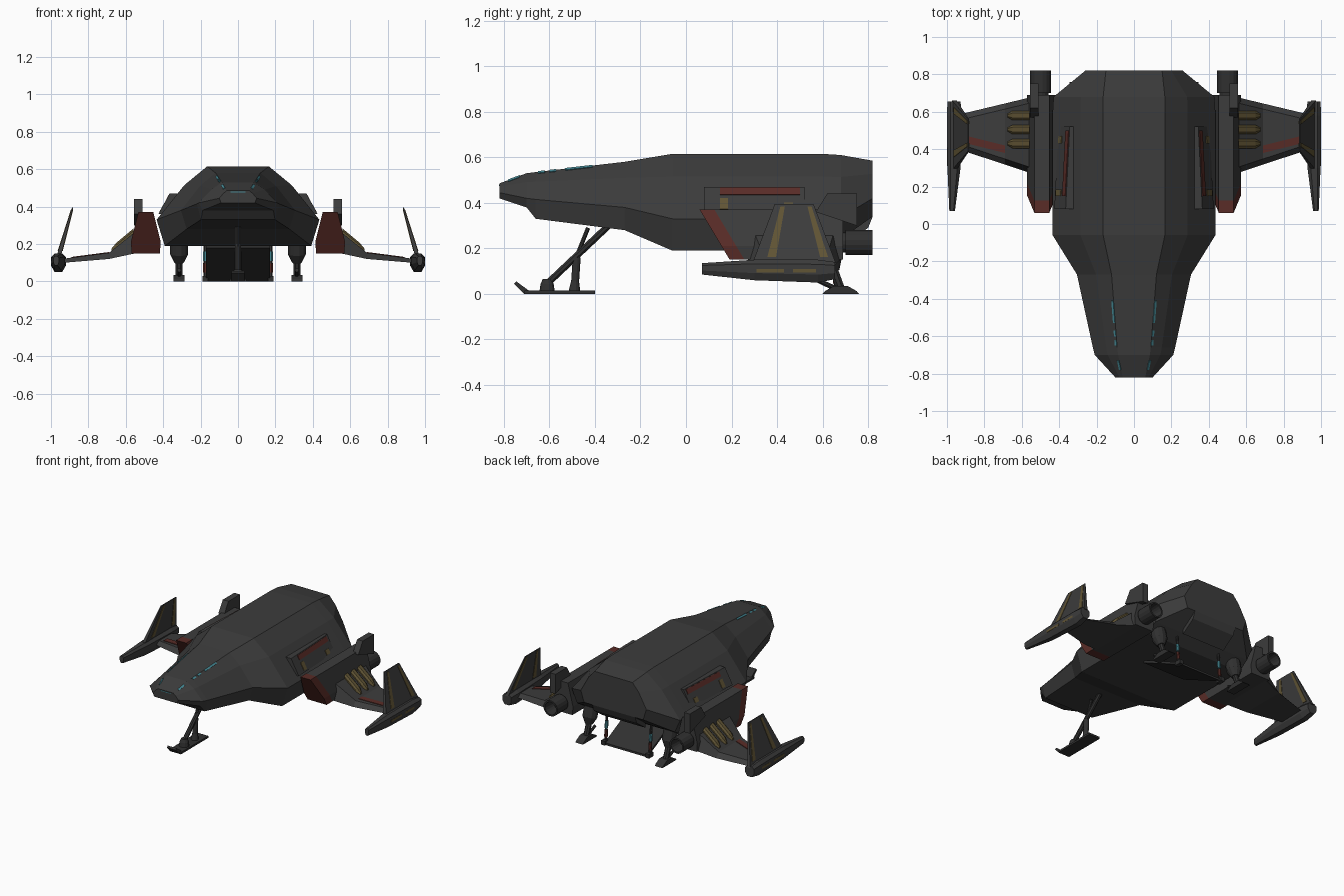
import bpy, bmesh, math
from mathutils import Vector

if "Cube" in bpy.data.objects:
    bpy.data.objects.remove(bpy.data.objects["Cube"])


def material(name, red, green, blue):
    mat = bpy.data.materials.new(name)
    mat.use_nodes = True
    mat.diffuse_color = (red, green, blue, 1)
    shader = mat.node_tree.nodes["Principled BSDF"]
    shader.inputs["Base Color"].default_value = (red, green, blue, 1)
    return mat


HULL = material("charcoal hull", .045, .045, .045)
DARK = material("dark metal", .03, .03, .03)
RED = material("dull red", .1, .025, .02)
GOLD = material("dull gold", .12, .09, .035)
TEAL = material("teal light", .06, .25, .3)


def mix(start, end, amount):
    return start + (end - start) * amount


def loft(name, mat, rings, mirror=True):
    """Skin a list of equal-length point rings and cap both ends."""
    bm = bmesh.new()
    loops = [[bm.verts.new(point) for point in ring] for ring in rings]
    for near, far in zip(loops, loops[1:]):
        for i in range(len(near)):
            bm.faces.new((near[i - 1], near[i], far[i], far[i - 1]))
    bm.faces.new(loops[0])
    bm.faces.new(loops[-1])
    bmesh.ops.recalc_face_normals(bm, faces=bm.faces)
    mesh = bpy.data.meshes.new(name)
    bm.to_mesh(mesh)
    bm.free()
    mesh.materials.append(mat)
    part = bpy.data.objects.new(name, mesh)
    bpy.context.collection.objects.link(part)
    if mirror:
        part.modifiers.new("Mirror", "MIRROR")


def rectangle(x, y, z):
    """Level ring over an x range and a y range at height z."""
    return [(x[0], y[0], z), (x[1], y[0], z), (x[1], y[1], z), (x[0], y[1], z)]


def box(name, mat, x, y, z, mirror=True):
    loft(name, mat, [rectangle(x, y, height) for height in z], mirror)


def section(y, levels, centre=0, lean=0):
    """Upright symmetric ring from (half-width, height) levels; lean pushes low points back."""
    side = [(width, y + lean * (levels[0][1] - z), z) for width, z in levels]
    return ([(centre + w, depth, z) for w, depth, z in side]
            + [(centre - w, depth, z) for w, depth, z in reversed(side)])


def lathe(name, mat, start, end, steps, mirror=True, sides=12):
    """Turned part: steps give (fraction along the axis, radius)."""
    start, end = Vector(start), Vector(end)
    spin = (end - start).to_track_quat("Z", "Y")
    angles = [math.tau * (i + .5) / sides for i in range(sides)]
    loft(name, mat, [[start.lerp(end, along) + spin @ Vector((radius * math.cos(a), radius * math.sin(a), 0))
                      for a in angles] for along, radius in steps], mirror)


def rod(name, mat, start, end, radius, mirror=True):
    lathe(name, mat, start, end, [(0, radius), (1, radius)], mirror, sides=8)


def plate(name, mat, corners):
    """Thin painted panel straddling a surface."""
    points = [Vector(corner) for corner in corners]
    offset = (points[1] - points[0]).cross(points[3] - points[0]).normalized() * .004
    loft(name, mat, [[p - offset for p in points], [p + offset for p in points]])


# Main hull: y, roof half-width and height, widest half-width and height, belly height
stations = [
    (-.82, .06, .485, .1, .445, .42),
    (-.7, .085, .53, .21, .42, .38),
    (-.66, .09, .535, .22, .415, .33),
    (-.27, .12, .58, .305, .38, .28),
    (-.06, .165, .615, .435, .33, .19),
    (.6, .165, .615, .435, .33, .19),
    (.68, .165, .61, .43, .335, .24),
    (.82, .15, .585, .26, .42, .34),
]
loft("hull", HULL, [
    section(y, [(roof, top), (mix(roof, wide, .45), mix(top, waist, .35)), (wide, waist), (wide * .9, belly)])
    for y, roof, top, wide, waist, belly in stations], mirror=False)
loft("rear_hatch_box", HULL, [[(x, .7, .22), (x, .8, .29), (x, .82, .34), (x, .7, .3)]
                              for x in (-.17, .17)], mirror=False)


# Nose lights along the roof edge
def roof_edge(y, outward):
    for near, far in zip(stations, stations[1:]):
        if near[0] <= y <= far[0]:
            along = (y - near[0]) / (far[0] - near[0])
            _, roof, top, *_ = [mix(a, b, along) for a, b in zip(near, far)]
            return roof + outward, y, top - outward * .8


for front, length in ((-.53, .12), (-.6, .03), (-.65, .03), (-.78, .05)):
    back = front + length
    plate("nose_light", TEAL, [roof_edge(front, 0), roof_edge(back, 0),
                               roof_edge(back, .01), roof_edge(front, .01)])
box("nose_tip_light", TEAL, x=(0, .04), y=(-.822, -.815), z=(.475, .48))


# Flank housings with painted panels on their sloping outer faces
def flank(y, z):
    return .43 - .55 * (z - .36) - .05 * y, y, z


def flank_panel(name, mat, y, z):
    plate(name, mat, [flank(y[0], z[0]), flank(y[1], z[0]), flank(y[1], z[1]), flank(y[0], z[1])])


loft("flank_housing", HULL, [[flank(y, .36), flank(y, .47), (.28, y, .47), (.28, y, .36)]
                             for y in (.08, .52)])
flank_panel("flank_red_stripe", RED, y=(.15, .5), z=(.435, .465))
flank_panel("flank_gold_mark", GOLD, y=(.15, .185), z=(.37, .42))
flank_panel("flank_rear_gold_mark", GOLD, y=(.43, .47), z=(.37, .4))

# Engine pods with slanted red intakes
pod_levels = [(.04, .37), (.08, .21), (.075, .15)]
pod_front, pod_middle, pod_back = [section(y, pod_levels, centre=.493, lean=lean)
                                   for y, lean in ((.06, .6), (.125, .6), (.69, 0))]
loft("pod_intake", RED, [pod_front, pod_middle])
loft("engine_pod", HULL, [pod_middle, pod_back])
loft("pod_fin", HULL, [[(x, .57, .36), (x, .62, .44), (x, .75, .44), (x, .75, .3)] for x in (.51, .555)])
lathe("engine_nozzle", DARK, start=(.5, .65, .225), end=(.5, .82, .225), sides=16,
      steps=[(0, .045), (.3, .045), (.3, .056), (1, .056), (1, .045), (.5, .035)])


# Tapered wings: x, underside height, top height
def wing_ring(x, low, high):
    lead, trail = mix(.09, .42, x), mix(.81, .57, x)
    return [(x, lead, low), (x, lead + .03, high), (x, trail - .03, high), (x, trail, low)]


loft("wing", HULL, [wing_ring(.55, .15, .265), wing_ring(.69, .12, .153), wing_ring(.93, .1, .122)])
plate("wing_red_stripe", RED, [(x, y + side, z) for x, y, z, side in (
    (.69, .4, .153, -.02), (.89, .45, .127, -.02), (.89, .45, .127, .02), (.69, .4, .153, .02))])


# Raised gold ribs on the wing roots
def rib_ring(x, y, z, width):
    return [(x, y - width, z - .03), (x, y - width, z), (x, y - width / 2, z + .012),
            (x, y + width / 2, z + .012), (x, y + width, z), (x, y + width, z - .03)]


for y in (.43, .505, .58):
    loft("wing_rib", GOLD, [rib_ring(.56, y, .27, .025), rib_ring(.65, y, .195, .025),
                            rib_ring(.675, y, .165, .01)])

# Wingtip pods: y, half-width, underside height, top height
loft("wingtip_pod", HULL, [
    section(y, [(wide / 2, top), (wide, mix(low, top, .8)), (wide, mix(low, top, .35)), (wide / 2, low)],
            centre=.96 + (.04 - wide) / 2)
    for y, wide, low, top in ((.07, .015, .085, .135), (.3, .035, .06, .15),
                              (.58, .04, .05, .15), (.655, .035, .065, .14))])
for ends in ((.31, .43), (.47, .57)):
    box("wingtip_gold_stripe", GOLD, x=(.994, 1), y=ends, z=(.095, .11))


# Canted tip fins with gold bands crossing them
def fin_ring(height, ends, extra=0):
    x, z = mix(.96, .884, height), mix(.13, .395, height)
    half = mix(.012, .003, height) + extra
    y = [mix(mix(.29, .39, height), mix(.66, .56, height), end) for end in ends]
    return rectangle((x - half, x + half), y, z)


loft("tip_fin", HULL, [fin_ring(0, (0, 1)), fin_ring(1, (0, 1))])
for ends in ((.16, .27), (.83, .93)):
    loft("fin_gold_band", GOLD, [fin_ring(height, ends, extra=.003) for height in (.12, .96)])

# Nose landing gear
box("nose_skid", DARK, x=(0, .045), y=(-.71, -.4), z=(0, .014))
loft("nose_skid_toe", DARK, [[(x, -.71, 0), (x, -.69, .014), (x, -.745, .055), (x, -.755, .045)]
                             for x in (-.035, .035)], mirror=False)
lathe("nose_hinge", DARK, start=(0, -.61, .01), end=(0, -.61, .065),
      steps=[(0, .035), (.6, .03), (1, .02)], mirror=False)
lathe("nose_piston", DARK, start=(0, -.49, .01), end=(0, -.48, .16),
      steps=[(0, .027), (.3, .018), (1, .018)], mirror=False)
rod("nose_strut", DARK, start=(0, -.615, .04), end=(0, -.34, .3), radius=.016, mirror=False)
rod("nose_brace", DARK, start=(0, -.49, .14), end=(0, -.43, .29), radius=.01, mirror=False)

# Rear landing gear
lathe("rear_gear_housing", DARK, start=(.315, .62, .22), end=(.315, .65, .1),
      steps=[(0, .05), (.6, .05), (1, .025)])
rod("rear_gear_strut", DARK, start=(.315, .64, .13), end=(.315, .68, .02), radius=.02)
rod("rear_gear_brace", DARK, start=(.315, .58, .06), end=(.315, .67, .02), radius=.01)
loft("rear_foot", DARK, [rectangle((.285, .345), (.68 - reach, .68 + reach), z)
                         for reach, z in ((.08, 0), (.07, .012), (.03, .035))])

# Lowered boarding ramp with side struts
loft("boarding_ramp", DARK, [[(x, .3, .2), (x, .68, .015), (x, .68, 0), (x, .3, .18)]
                             for x in (-.17, .17)], mirror=False)
strut_top, strut_foot = Vector((.175, .64, .26)), Vector((.175, .66, .01))
for name, mat, start, end, radius in (
        ("ramp_strut", DARK, 0, 1, .009),
        ("ramp_strut_sleeve", TEAL, .4, .6, .012),
        ("ramp_strut_collar", RED, .65, .85, .012)):
    rod(name, mat, strut_top.lerp(strut_foot, start), strut_top.lerp(strut_foot, end), radius)
box("ramp_foot", DARK, x=(.16, .19), y=(.64, .69), z=(0, .03))
